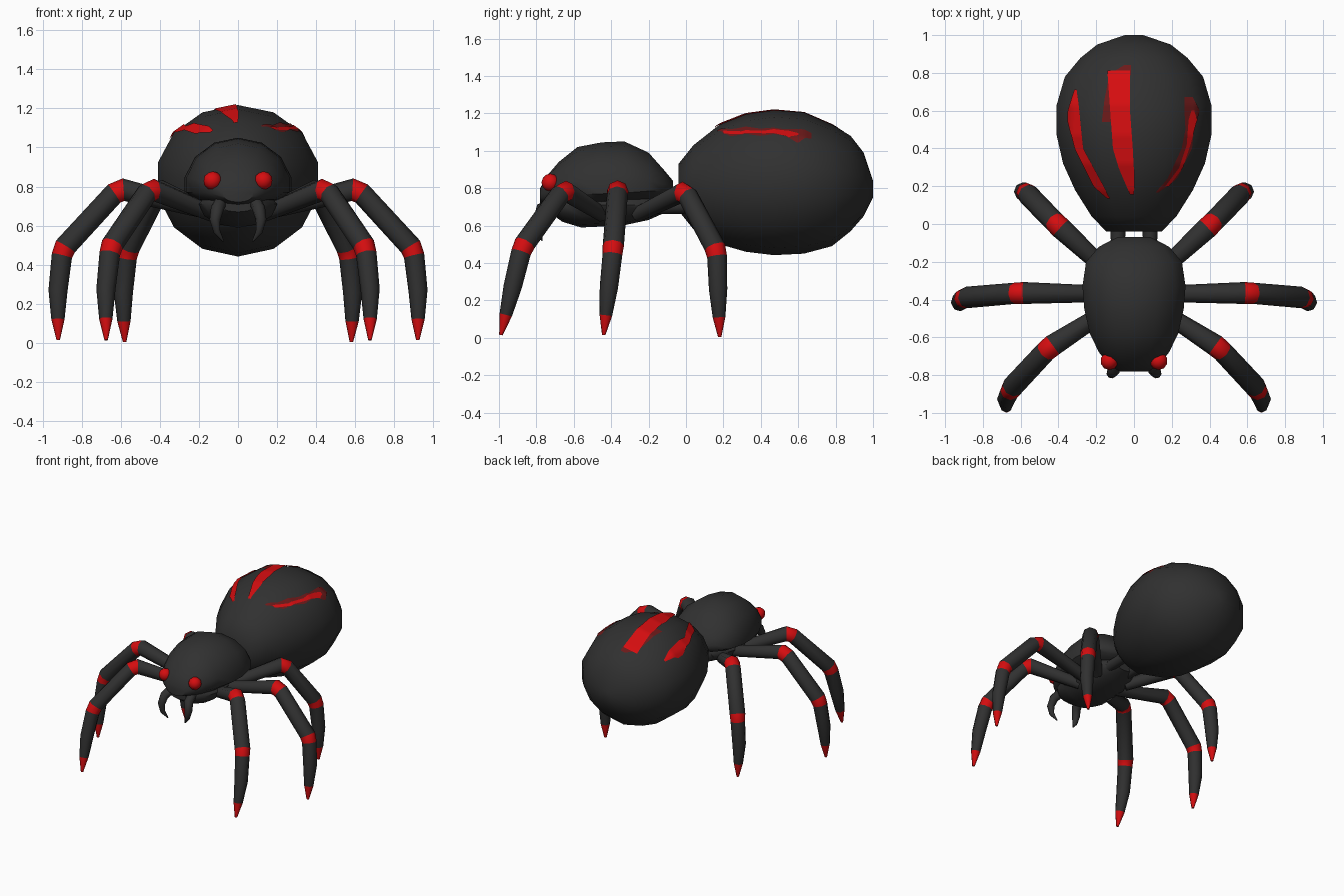
import bpy, bmesh, math
from mathutils import Vector
from mathutils.bvhtree import BVHTree

if "Cube" in bpy.data.objects:
    bpy.data.objects.remove(bpy.data.objects["Cube"])


def material(name, color):
    m = bpy.data.materials.new(name)
    m.diffuse_color = (*color, 1)
    m.use_nodes = True
    m.node_tree.nodes["Principled BSDF"].inputs["Base Color"].default_value = m.diffuse_color
    return m


BLACK = material("charcoal black", (0.03, 0.03, 0.03))
RED = material("bright red", (0.66, 0.004, 0.005))
DARK_RED = material("dark red", (0.15, 0.01, 0.01))


def make_object(name, bm, mats):
    bmesh.ops.recalc_face_normals(bm, faces=bm.faces)
    me = bpy.data.meshes.new(name)
    bm.to_mesh(me)
    bm.free()
    for m in mats:
        me.materials.append(m)
    ob = bpy.data.objects.new(name, me)
    bpy.context.collection.objects.link(ob)
    bpy.ops.object.select_all(action='DESELECT')
    ob.select_set(True)
    bpy.context.view_layer.objects.active = ob
    bpy.ops.object.shade_smooth_by_angle(angle=math.radians(48))
    return ob


def loft(name, rings, reds=()):
    """Skin closed rings; segments listed in reds get the red material."""
    bm = bmesh.new()
    vs = [[bm.verts.new(p) for p in ring] for ring in rings]
    n = len(rings[0])
    for s in range(len(vs) - 1):
        for i in range(n):
            j = (i + 1) % n
            f = bm.faces.new((vs[s][i], vs[s][j], vs[s + 1][j], vs[s + 1][i]))
            f.material_index = int(s in reds)
    bm.faces.new(vs[0])
    end = bm.faces.new(vs[-1])
    end.material_index = int(len(vs) - 2 in reds)
    return make_object(name, bm, (BLACK, RED) if reds else (BLACK,))


def body(name, stations, sides=14):
    """Stations along y: (y, half width, top z, widest z, bottom z)."""
    rings = []
    for y, rx, top, mid, bot in stations:
        ring = []
        for k in range(sides):
            a = math.tau * k / sides
            c = math.cos(a)
            ring.append((rx * math.sin(a), y, mid + c * (top - mid if c > 0 else mid - bot)))
        rings.append(ring)
    return loft(name, rings)


def tube(name, pts, radii, reds=(), sides=8):
    pts = [Vector(p) for p in pts]
    rings = []
    for i, p in enumerate(pts):
        d = Vector()
        if i:
            d += (p - pts[i - 1]).normalized()
        if i < len(pts) - 1:
            d += (pts[i + 1] - p).normalized()
        d.normalize()
        # horizontal reference at right angles to the plane of the limb
        side = Vector((pts[-1] - pts[0]).xy.to_3d()).cross(Vector((0, 0, 1))).normalized()
        u = (side - d * side.dot(d)).normalized()
        w = d.cross(u)
        rings.append([p + radii[i] * (u * math.cos(math.tau * k / sides)
                                      + w * math.sin(math.tau * k / sides))
                      for k in range(sides)])
    return loft(name, rings, reds)


# Abdomen
abdomen = body("abdomen", [
    (-.04, .15, .93, .80, .68), (.04, .23, 1.03, .82, .58), (.18, .32, 1.14, .83, .50),
    (.32, .385, 1.195, .84, .46), (.47, .42, 1.217, .84, .442), (.63, .42, 1.205, .84, .45),
    (.78, .375, 1.14, .83, .49), (.88, .29, 1.08, .82, .57), (.95, .20, .99, .81, .65),
    (1.0, .05, .84, .80, .75)])

# Head shell and underside
body("head_shell", [
    (-.78, .08, .80, .76, .72), (-.74, .14, .87, .78, .71), (-.68, .19, .94, .79, .70),
    (-.58, .24, 1.02, .79, .70), (-.45, .27, 1.045, .79, .70), (-.33, .28, 1.05, .79, .72),
    (-.20, .26, .99, .80, .73), (-.12, .19, .90, .80, .74), (-.07, .09, .84, .80, .76)])
body("head_underside", [
    (-.73, .10, .76, .71, .67), (-.66, .17, .77, .71, .62), (-.56, .20, .78, .71, .59),
    (-.34, .20, .78, .71, .60), (-.20, .16, .78, .71, .63), (-.11, .08, .76, .71, .67)], 12)


# Back stripes: thin strips laid on the abdomen
def stripe(name, knots, mat, lift):
    bm = bmesh.new()
    steps, across, rows = 40, 5, []
    y0, y1 = knots[0][0], knots[-1][0]
    for s in range(steps + 1):
        y = y0 + (y1 - y0) * s / steps
        for a, b in zip(knots, knots[1:]):
            if y <= b[0] + 1e-6:
                break
        t = (y - a[0]) / (b[0] - a[0])
        xl, xr = a[1] + (b[1] - a[1]) * t, a[2] + (b[2] - a[2]) * t
        row = []
        for k in range(across + 1):
            x = xl + (xr - xl) * k / across
            hit, nrm, _, _ = surface.ray_cast(Vector((x, y, 3)), Vector((0, 0, -1)))
            row.append(bm.verts.new(hit + nrm * lift))
        rows.append(row)
    for r, q in zip(rows, rows[1:]):
        for k in range(across):
            f = bm.faces.new((r[k], r[k + 1], q[k + 1], q[k]))
            f.normal_update()
    ob = make_object(name, bm, (mat,))
    if ob.data.polygons[0].normal.z < 0:
        ob.data.flip_normals()


bm = bmesh.new()
bm.from_mesh(abdomen.data)
bmesh.ops.triangulate(bm, faces=bm.faces)
surface = BVHTree.FromBMesh(bm)
stripe("middle_stripe", [(.16, -.02, 0), (.3, -.08, 0), (.4, -.11, -.005), (.6, -.125, -.02),
                         (.81, -.14, -.02)], RED, .007)
stripe("middle_stripe_edge", [(.54, -.17, -.1), (.66, -.155, -.1), (.79, -.13, -.015),
                              (.84, -.05, -.015)], DARK_RED, .004)
stripe("left_stripe", [(.14, -.14, -.125), (.2, -.21, -.155), (.4, -.31, -.265),
                       (.54, -.345, -.28), (.6, -.345, -.285), (.71, -.31, -.30)], RED, .007)
stripe("right_stripe", [(.2, .16, .18), (.3, .235, .255), (.42, .275, .295),
                        (.55, .285, .33), (.6, .30, .315)], RED, .007)
stripe("right_stripe_edge", [(.17, .115, .13), (.24, .175, .225), (.4, .25, .305),
                             (.5, .27, .315), (.6, .265, .345), (.67, .265, .31)], DARK_RED, .004)
bm.free()

# Legs: base, knee, ankle, toe for the right side
LEGS = {
    "front": ((.13, -.45, .66), (.45, -.655, .79), (.655, -.875, .485), (.675, -.99, .015)),
    "middle": ((.13, -.37, .67), (.61, -.365, .79), (.90, -.39, .475), (.92, -.44, .015)),
    "back": ((.13, -.26, .66), (.405, -.005, .785), (.57, .165, .465), (.58, .18, .005)),
}
for sx, side in ((1, "right"), (-1, "left")):
    def flip(p):
        return Vector((p[0] * sx, p[1], p[2]))

    for name, joints in LEGS.items():
        base, knee, ankle, toe = map(flip, joints)
        d1, d2 = (knee - base).normalized(), (ankle - knee).normalized()
        d3 = (toe - ankle).normalized()
        bow = Vector((sx * .012, 0, 0))
        pts = [base, knee - d1 * .025, knee + d2 * .035, ankle - d2 * .025, ankle + d3 * .03,
               ankle.lerp(toe, .45) + bow, ankle.lerp(toe, .77) + bow * .5, toe]
        tube(f"{name}_leg_{side}", pts, [.042, .058, .056, .057, .053, .049, .034, .009],
             reds=(1, 3, 6))

    # Fangs
    tube(f"fang_{side}", [flip(p) for p in ((.09, -.70, .72), (.105, -.77, .69), (.118, -.79, .63),
                                            (.108, -.79, .57), (.075, -.77, .52))],
         [.034, .034, .028, .018, .004])

    # Waist links between head and abdomen
    tube(f"waist_link_{side}", [flip((.085, -.2, .70)), flip((.085, -.08, .70)),
                                flip((.085, .06, .71))], [.04, .038, .045])

    # Eyes
    bm = bmesh.new()
    bmesh.ops.create_icosphere(bm, subdivisions=2, radius=.048)
    bmesh.ops.translate(bm, verts=bm.verts, vec=flip((.13, -.725, .83)))
    make_object(f"eye_{side}", bm, (RED,))
